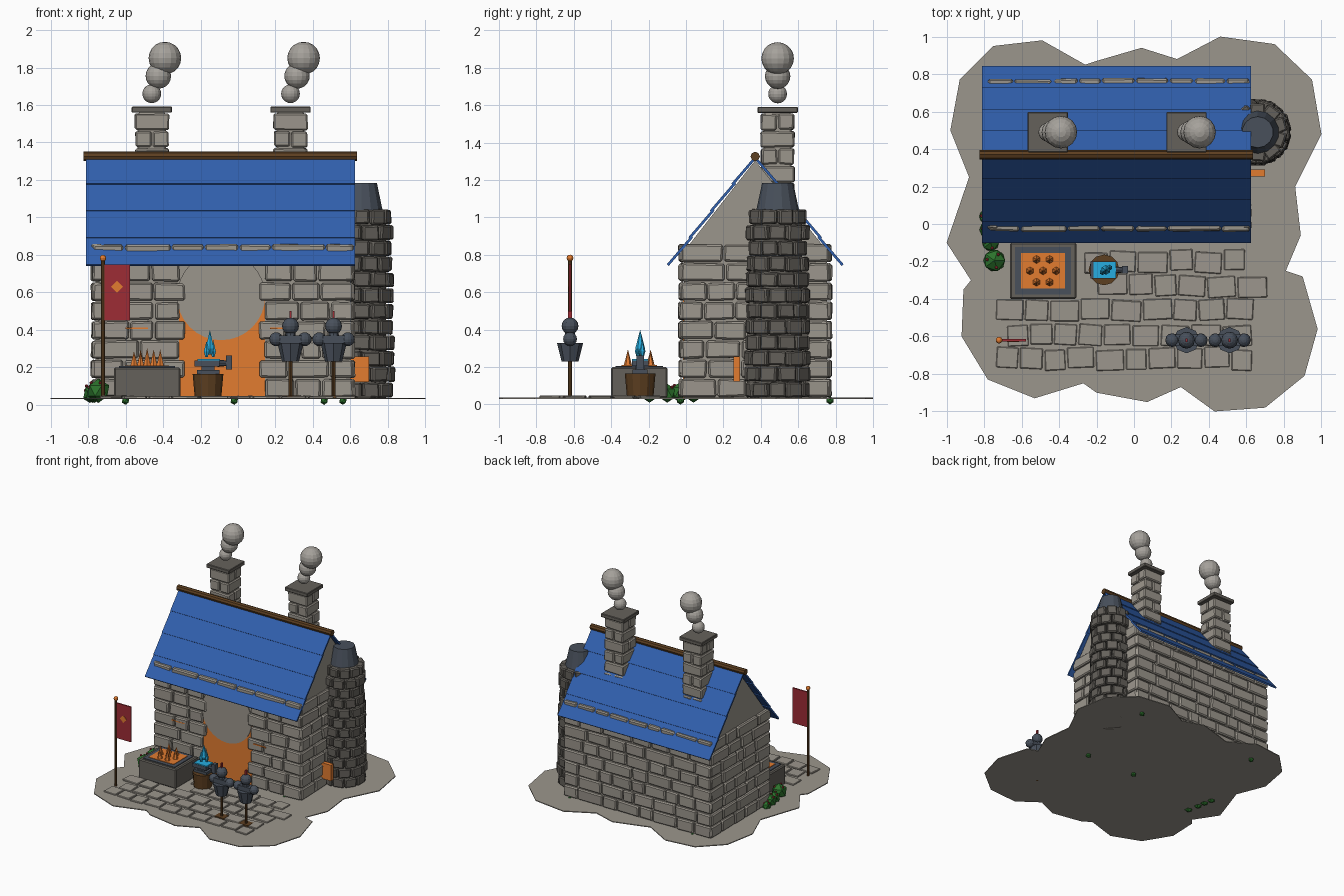
import bpy, bmesh, math, random
from mathutils import Matrix, Vector, Euler

random.seed(4)
if "Cube" in bpy.data.objects:
    bpy.data.objects.remove(bpy.data.objects["Cube"])


def material(name, *rgb):
    m = bpy.data.materials.new(name)
    m.use_nodes = True
    m.diffuse_color = (*rgb, 1)
    m.node_tree.nodes["Principled BSDF"].inputs["Base Color"].default_value = (*rgb, 1)
    return m


stone = material("stone", .33, .305, .265)
dark = material("dark stone", .13, .12, .105)
blue = material("roof blue", .03, .115, .42)
wood = material("wood", .11, .05, .015)
orange = material("ember orange", .76, .2, .03)
red = material("banner red", .34, .025, .035)
metal = material("dark metal", .065, .08, .105)
cyan = material("glowing cyan", .02, .42, .75)
green = material("leaf green", .025, .17, .025)
smoke = material("smoke", .38, .36, .33)


def finish(name, bm, mat, bevel=0):
    mesh = bpy.data.meshes.new(name)
    bm.to_mesh(mesh)
    bm.free()
    mesh.materials.append(mat)
    ob = bpy.data.objects.new(name, mesh)
    bpy.context.collection.objects.link(ob)
    if bevel:
        mod = ob.modifiers.new("worn edges", "BEVEL")
        mod.width, mod.segments = bevel, 1
    return ob


def box(bm, loc, size, rot=(0, 0, 0), wobble=0):
    mat = Matrix.LocRotScale(Vector(loc), Euler(rot), Vector(size))
    for v in bmesh.ops.create_cube(bm, size=1, matrix=mat)["verts"]:
        v.co += Vector([random.uniform(-wobble, wobble) for _ in range(3)])


def cone(bm, loc, r1, r2, h, sides=12, rot=(0, 0, 0)):
    """Cone or cylinder standing on loc."""
    mat = Matrix.Translation(loc) @ Euler(rot).to_matrix().to_4x4() @ Matrix.Translation((0, 0, h / 2))
    bmesh.ops.create_cone(bm, cap_ends=True, segments=sides, radius1=r1, radius2=r2, depth=h, matrix=mat)


def ball(bm, loc, r, u=16, v=10):
    bmesh.ops.create_uvsphere(bm, u_segments=u, v_segments=v, radius=r, matrix=Matrix.Translation(loc))


def prism(name, points, offset, mat):
    """Extrude a polygon along the offset."""
    bm = bmesh.new()
    face = bm.faces.new([bm.verts.new(p) for p in points])
    ext = bmesh.ops.extrude_face_region(bm, geom=[face])["geom"]
    bmesh.ops.translate(bm, vec=offset, verts=[g for g in ext if isinstance(g, bmesh.types.BMVert)])
    bmesh.ops.recalc_face_normals(bm, faces=bm.faces)
    return finish(name, bm, mat)


def single(name, mat, maker, *args, bevel=0):
    bm = bmesh.new()
    maker(bm, *args)
    return finish(name, bm, mat, bevel)


# Ground plate with a scalloped outline
outline = [(-.75, .95), (-.49, .98), (-.26, .85), (-.2, .87), (.04, .94), (.23, .88), (.46, 1), (.75, .96),
           (.95, .77), (1, .48), (.86, .2), (.89, -.06), (.81, -.25), (.9, -.28), (.98, -.56), (.91, -.81),
           (.7, -.98), (.43, -1), (.25, -.87), (.07, -.95), (-.2, -.9), (-.27, -.85), (-.53, -.93),
           (-.78, -.83), (-.92, -.6), (-.91, -.35), (-.87, -.3), (-1, -.1), (-.88, .25), (-.98, .5), (-.93, .77)]
G = .037
prism("ground", [(x, y, .03) for x, y in outline], (0, 0, G - .03), stone)

# Paving slabs
bm = bmesh.new()
for i, start in enumerate((-.27, -.2, -.74, -.68, -.74)):
    y, x = -.2 - .13 * i, start
    while x < .58:
        w = random.uniform(.12, .17)
        box(bm, (x + w / 2, y + random.uniform(-.01, .01), G + .003), (w - .012, .11, .014),
            (0, 0, random.uniform(-.07, .07)), .002)
        x += w
finish("paving", bm, stone, .004)

# House core with gables
ridge_y, ridge_z, eave_z, run = .37, 1.32, .745, .46
profile = [(-.01, .03), (.755, .03), (.755, .82), (ridge_y, 1.305), (-.01, .82)]
prism("house_core", [(-.76, y, z) for y, z in profile], (1.36, 0, 0), stone)


def course(bm, along_x, fixed, a, b, z, h):
    """One row of rough stones from a to b."""
    n = max(1, round((b - a) / random.uniform(.15, .2)))
    cuts = [a] + [a + (b - a) * (i + random.uniform(-.25, .25)) / n for i in range(1, n)] + [b]
    for p, q in zip(cuts, cuts[1:]):
        depth = random.uniform(.045, .06)
        mid, w = (p + q) / 2, q - p - .01
        loc = (mid, fixed, z + h / 2) if along_x else (fixed, mid, z + h / 2)
        size = (w, depth, h - .01) if along_x else (depth, w, h - .01)
        box(bm, loc, size, wobble=.004)


# Stone courses on the four walls
rows, h = 8, .103
front, back, left, right = (bmesh.new() for _ in range(4))
for r in range(rows):
    z = G + r * h
    spans = [(-.78, .62)] if r == rows - 1 else [(-.78, -.31 + .03 * (r % 2)), (.14 - .03 * (r % 2), .62)]
    for a, b in spans:
        course(front, True, -.01, a, b, z, h)
    course(back, True, .75, -.78, .62, z, h)
    course(left, False, -.755, -.03, .77, z, h)
    course(right, False, .595, -.03, .77, z, h)
for name, bm in (("front", front), ("back", back), ("left", left), ("right", right)):
    finish(name + "_wall_stones", bm, stone, .009)

# Glowing doorway, rounded stone above it, and window slits
single("door_glow", orange, box, (-.085, -.012, .3), (.46, .008, .53))
single("door_arch", stone, cone, (-.09, -.016, .58), .235, .235, .008, 32, (math.pi / 2, 0, 0))
for side, x in (("left", .23), ("right", -.54)):
    single(side + "_window_glow", orange, box, (x, -.036, .41), (.12, .008, .008))

# Roof slopes in overlapping rows
slope = math.atan2(ridge_z - eave_z, run)
length = math.hypot(run, ridge_z - eave_z)
for name, s in (("front_roof", -1), ("back_roof", 1)):
    bm = bmesh.new()
    for i in range(4):
        d = length * (i + .5) / 4
        y = ridge_y + s * d * math.cos(slope)
        z = ridge_z - d * math.sin(slope) + .004
        box(bm, (-.0925, y, z), (1.435, length / 4 + .015, .014), (-s * (slope - .035), 0, 0))
    finish(name, bm, blue)
single("ridge_beam", wood, cone, (-.825, ridge_y, ridge_z + .006), .025, .025, 1.46, 8, (0, math.pi / 2, 0))

# Chimneys with caps and smoke
for name, cx in (("right", -.46), ("left", .28)):
    cy, bm = .49, bmesh.new()
    box(bm, (cx, cy, 1.28), (.15, .15, .56))
    for r in range(6):
        z = 1.046 + r * .093
        for k in (-1, 1):
            if r % 2:
                box(bm, (cx, cy + k * .046, z), (.18, .085, .084), wobble=.004)
            else:
                box(bm, (cx + k * .046, cy, z), (.085, .18, .084), wobble=.004)
    finish(name + "_chimney", bm, stone, .008)
    single(name + "_chimney_cap", dark, box, (cx, cy, 1.575), (.215, .215, .032), bevel=.004)
    bm = bmesh.new()
    for dx, z, r in ((0, 1.66, .05), (.035, 1.755, .068), (.07, 1.85, .087)):
        ball(bm, (cx + dx, cy, z), r)
    finish(name + "_smoke", bm, smoke)

# Round furnace tower
tx, ty = .66, .49
bm = bmesh.new()
cone(bm, (tx, ty, .03), .13, .13, 1.0, 16)
for r in range(12):
    rad = random.uniform(.135, .15) - .001 * r
    for k in range(10):
        a = math.tau * (k + r % 2 / 2) / 10
        box(bm, (tx + rad * math.cos(a), ty + rad * math.sin(a), G + .042 + r * .084),
            (.055, .64 * rad, .077), (0, 0, a), .004)
finish("furnace_tower", bm, dark, .008)
single("furnace_flue", metal, cone, (tx, ty, 1.035), .115, .083, .15, 14)
single("furnace_mouth", orange, box, (.647, .272, .19), (.105, .035, .135))

# Forge table with embers and flames
fx, fy = -.485, -.25
single("forge_base", dark, box, (fx, fy, .117), (.355, .3, .165), bevel=.008)
single("forge_frame", metal, box, (fx, fy, .2), (.3, .255, .012))
single("forge_embers", orange, box, (fx, fy, .205), (.235, .19, .01))
bm = bmesh.new()
for k in range(7):
    rad = .07 if k else 0
    a = math.tau * k / 6
    cone(bm, (fx + rad * math.cos(a), fy + rad * math.sin(a), .208), .022, 0, random.uniform(.07, .1), 6)
finish("forge_flames", bm, orange)

# Anvil on a stump with a glowing crystal
ax, ay = -.16, -.245
single("stump", wood, cone, (ax, ay, .03), .07, .082, .135, 12)
bm = bmesh.new()
box(bm, (ax, ay, .175), (.12, .08, .022))
box(bm, (ax, ay, .195), (.07, .05, .03))
box(bm, (ax - .005, ay, .221), (.135, .09, .032))
cone(bm, (ax + .05, ay, .222), .02, .012, .07, 8, (0, math.pi / 2, 0))
box(bm, (ax + .112, ay, .225), (.03, .04, .075))
finish("anvil", bm, metal)
single("hot_plate", cyan, box, (ax + .005, ay, .24), (.12, .085, .009))
bm = bmesh.new()
for dx, dy, z, r, up in ((0, 0, .3, .026, .1), (.018, .012, .285, .016, .06), (-.018, -.012, .285, .016, .055)):
    cone(bm, (ax + .01 + dx, ay + dy, z), r, 0, up, 6)
    cone(bm, (ax + .01 + dx, ay + dy, z - .03), r * .5, r, .03, 6)
finish("crystal_flame", bm, cyan)

# Two armour stands
for name, x in (("right", .28), ("left", .51)):
    y = -.62
    bm = bmesh.new()
    cone(bm, (x, y, .03), .01, .01, .25, 8)
    box(bm, (x, y, .043), (.09, .07, .012))
    finish(name + "_stand_post", bm, wood)
    bm = bmesh.new()
    cone(bm, (x, y, .23), .045, .07, .1, 8)
    box(bm, (x, y, .345), (.115, .06, .05))
    cone(bm, (x, y, .36), .03, .025, .03, 8)
    ball(bm, (x, y, .42), .045, 12, 8)
    for s in (-1, 1):
        ball(bm, (x + s * .076, y, .35), .037, 12, 8)
    finish(name + "_armour", bm, metal)
    single(name + "_plume", red, box, (x, y, .475), (.012, .02, .05))

# Banner on its pole
px, py = -.72, -.62
single("banner_pole", wood, cone, (px, py, .03), .01, .01, .75, 8)
single("banner_finial", orange, ball, (px, py, .783), .018, 10, 6)
single("banner_cloth", red, box, (px + .075, py, .6), (.14, .012, .3))
single("banner_diamond", orange, box, (px + .075, py - .007, .63), (.045, .005, .045), (0, math.pi / 4, 0))

# Bushes with berries by the front left corner of the house
leaves, berries = bmesh.new(), bmesh.new()
for x, y, r in ((-.745, -.195, .065), (-.765, -.1, .05), (-.775, -.03, .055), (-.79, .04, .04)):
    bmesh.ops.create_icosphere(leaves, subdivisions=1, radius=r, matrix=Matrix.Translation((x, y, r + .01)))
    for a in (1, 3, 5):
        ball(berries, (x + r * .6 * math.cos(a), y + r * .6 * math.sin(a), r * 1.65 + .01), .009, 8, 5)
for x, y in ((-.02, -.03), (.46, -.03), (.56, .77), (-.6, .77)):
    bmesh.ops.create_icosphere(leaves, subdivisions=1, radius=.022, matrix=Matrix.Translation((x, y, .022)))
finish("bushes", leaves, green)
finish("berries", berries, red)
